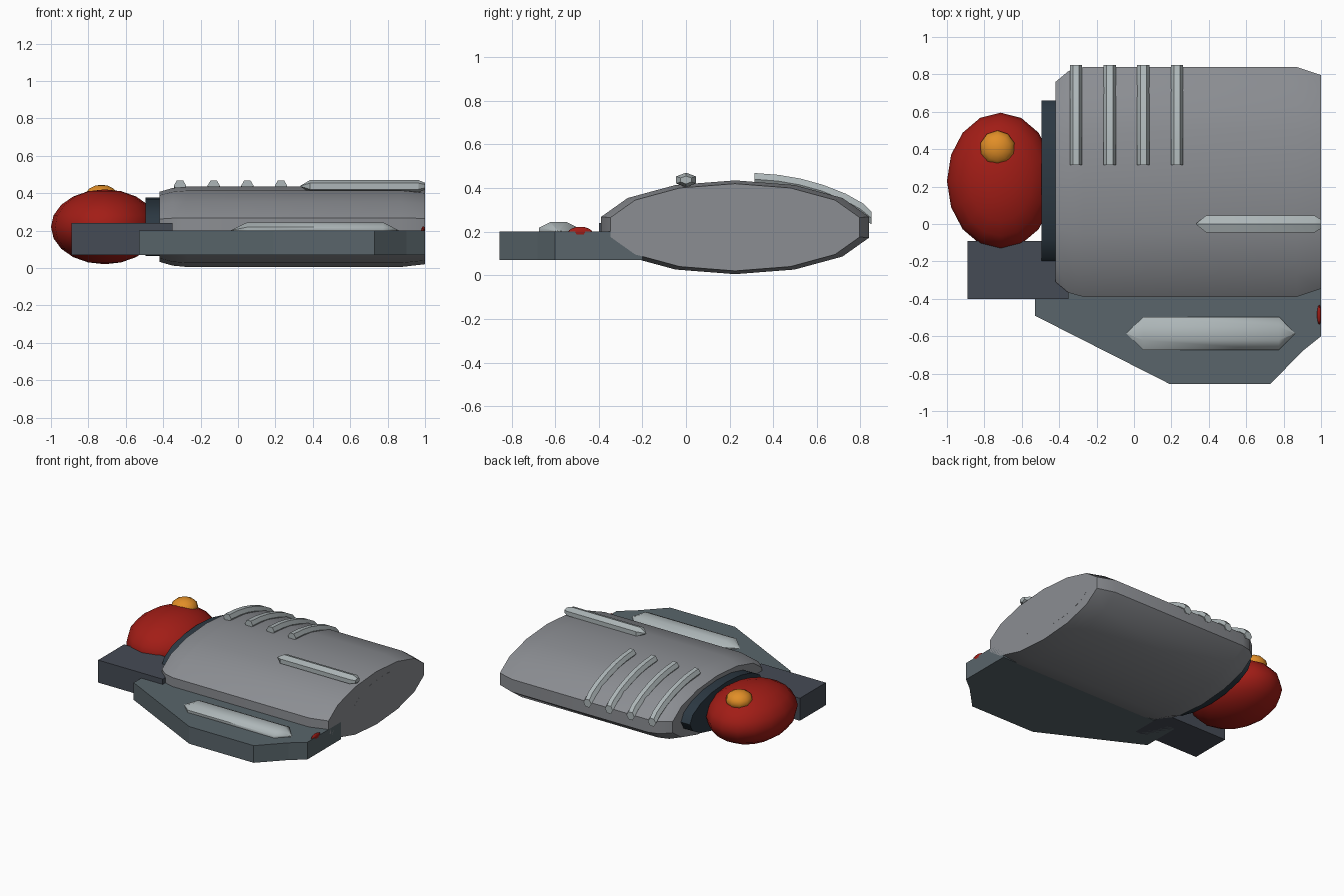
import bpy, bmesh
from math import sin, cos, pi, radians
from mathutils import Vector

if "Cube" in bpy.data.objects:
    bpy.data.objects.remove(bpy.data.objects["Cube"])


def material(name, rgb):
    m = bpy.data.materials.new(name)
    m.diffuse_color = (*rgb, 1)
    m.use_nodes = True
    m.node_tree.nodes["Principled BSDF"].inputs["Base Color"].default_value = m.diffuse_color
    return m


HULL = material("hull_grey", (0.26, 0.27, 0.29))
SLATE = material("slate", (0.10, 0.13, 0.145))
DARK = material("dark_blue_grey", (0.06, 0.07, 0.09))
COLLAR = material("collar_dark", (0.025, 0.04, 0.055))
PIPE = material("pale_metal", (0.42, 0.47, 0.48))
RED = material("red", (0.36, 0.012, 0.008))
ORANGE = material("orange", (0.75, 0.27, 0.02))


def finish(name, bm, mat, angle=None):
    bmesh.ops.recalc_face_normals(bm, faces=bm.faces)
    me = bpy.data.meshes.new(name)
    bm.to_mesh(me)
    bm.free()
    me.materials.append(mat)
    if angle:
        me.polygons.foreach_set("use_smooth", [True] * len(me.polygons))
        me.set_sharp_from_angle(angle=radians(angle))
    ob = bpy.data.objects.new(name, me)
    bpy.context.collection.objects.link(ob)
    return ob


def loft(name, rings, mat, angle=None):
    """Skin a list of equal-length point rings and cap both ends."""
    bm = bmesh.new()
    vs = [[bm.verts.new(p) for p in r] for r in rings]
    n = len(vs[0])
    for a, b in zip(vs, vs[1:]):
        for i in range(n):
            j = (i + 1) % n
            bm.faces.new((a[i], a[j], b[j], b[i]))
    bm.faces.new(vs[0][::-1])
    bm.faces.new(vs[-1])
    return finish(name, bm, mat, angle)


def lathe_x(name, profile, cy, cz, ry, rz, sides, mat, angle=None, turn=pi / 2):
    """Elliptical rings along x; profile holds (x, scale)."""
    rings = [[(x, cy + ry * s * cos(turn + 2 * pi * i / sides),
               cz + rz * s * sin(turn + 2 * pi * i / sides)) for i in range(sides)]
             for x, s in profile]
    return loft(name, rings, mat, angle)


def ellipsoid(name, loc, radii, seg, rings, mat):
    bm = bmesh.new()
    bmesh.ops.create_uvsphere(bm, u_segments=seg, v_segments=rings, radius=1)
    for v in bm.verts:
        v.co = Vector(loc) + Vector([a * b for a, b in zip(v.co, radii)])
    return finish(name, bm, mat, 60)


def slab(name, outline, z0, z1, mat):
    return loft(name, [[(x, y, z) for x, y in outline] for z in (z0, z1)], mat)


# main hull: flattened 14-sided barrel with softened ends
lathe_x("hull", [(-0.42, 0.87), (-0.35, 0.965), (-0.27, 1), (0.87, 1), (1.0, 0.93)],
        0.225, 0.22, 0.63, 0.215, 14, HULL, 40)
# flat panel on the hull end
lathe_x("hull_end_panel", [(0.97, 1), (1.0005, 1)], 0.325, 0.23, 0.375, 0.13, 14, HULL)

# collar between hull and bulb
lathe_x("collar", [(-0.495, 1), (-0.35, 1)], 0.225, 0.22, 0.435, 0.157, 16, COLLAR, 40)

# red bulb with orange cap
ellipsoid("bulb", (-0.713, 0.23, 0.22), (0.287, 0.365, 0.2), 16, 10, RED)
ellipsoid("bulb_cap", (-0.73, 0.405, 0.378), (0.095, 0.095, 0.067), 10, 8, ORANGE)

# side plate and rear block
slab("side_plate", [(-0.53, -0.2), (-0.53, -0.49), (0.19, -0.855), (0.73, -0.855),
                    (0.90, -0.68), (1.0, -0.6), (1.0, -0.2)], 0.07, 0.20, SLATE)
slab("rear_block", [(-0.89, -0.40), (-0.35, -0.40), (-0.35, -0.09), (-0.89, -0.09)],
     0.07, 0.24, DARK)

# tapered pod on the plate and rod on the hull
lathe_x("plate_pod", [(-0.04, 0.02), (0.05, 1), (0.775, 1), (0.86, 0.02)],
        -0.585, 0.2, 0.096, 0.048, 8, PIPE, 50, pi / 8)
lathe_x("top_rod", [(0.335, 0.1), (0.385, 1), (0.965, 1), (1.0, 0.55)],
        0, 0.437, 0.052, 0.033, 6, PIPE, 30)

# small red lamp at the plate end
ellipsoid("lamp", (0.99, -0.485, 0.197), (0.0115, 0.055, 0.025), 10, 8, RED)

# four curved ribs over the hull
path = [Vector((0, y, z)) for y, z in [(0.315, 0.44), (0.42, 0.432), (0.52, 0.415),
        (0.62, 0.387), (0.72, 0.348), (0.80, 0.303), (0.85, 0.262)]]
for k in range(4):
    cx = -0.31 + 0.18 * k
    rings = []
    for i, p in enumerate(path):
        t = (path[min(i + 1, len(path) - 1)] - path[max(i - 1, 0)]).normalized()
        if i in (0, len(path) - 1):
            t = Vector((0, 1, 0))
        up = Vector((0, -t.z, t.y))
        rings.append([p + Vector((cx, 0, 0)) + Vector((0.033 * cos(j * pi / 3), 0, 0))
                      + up * 0.033 * sin(j * pi / 3) for j in range(6)])
    loft(f"rib_{k + 1}", rings, PIPE, 40)
